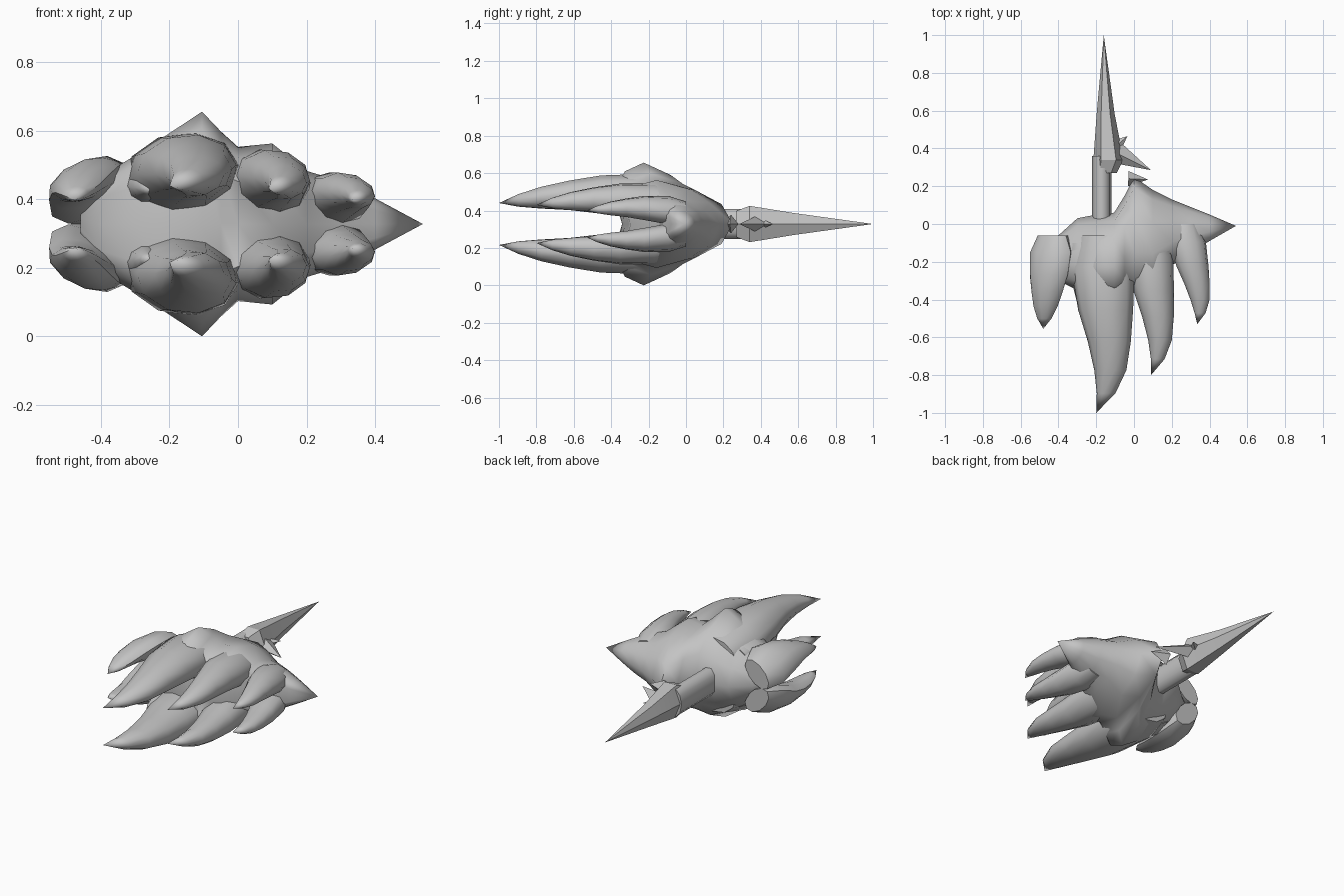
import bpy, bmesh, math

if "Cube" in bpy.data.objects:
    bpy.data.objects.remove(bpy.data.objects["Cube"])

MID = 0.328  # height of the mirror plane
grey = bpy.data.materials.new("plain grey")
grey.diffuse_color = (0.55, 0.55, 0.55, 1)
grey.use_nodes = True
grey.node_tree.nodes["Principled BSDF"].inputs["Base Color"].default_value = grey.diffuse_color


def loft(name, rings, angle=50):
    """Skin a list of equal-length point rings and cap both ends."""
    bm = bmesh.new()
    loops = [[bm.verts.new(p) for p in ring] for ring in rings]
    n = len(loops[0])
    for a, b in zip(loops, loops[1:]):
        for i in range(n):
            j = (i + 1) % n
            bm.faces.new((a[i], a[j], b[j], b[i]))
    bm.faces.new(loops[0])
    bm.faces.new(loops[-1])
    bmesh.ops.remove_doubles(bm, verts=bm.verts, dist=0.0005)
    bmesh.ops.recalc_face_normals(bm, faces=bm.faces)
    mesh = bpy.data.meshes.new(name)
    bm.to_mesh(mesh)
    bm.free()
    mesh.materials.append(grey)
    ob = bpy.data.objects.new(name, mesh)
    bpy.context.collection.objects.link(ob)
    bpy.ops.object.select_all(action='DESELECT')
    ob.select_set(True)
    bpy.context.view_layer.objects.active = ob
    bpy.ops.object.shade_smooth_by_angle(angle=math.radians(angle))
    return ob


def oval(x, y, z, rx, rz, roll=0, n=10):
    """Oval ring facing along y, tilted by roll degrees."""
    c, s = math.cos(math.radians(roll)), math.sin(math.radians(roll))
    ring = []
    for i in range(n):
        t = 2 * math.pi * i / n
        u, v = rx * math.cos(t), rz * math.sin(t)
        ring.append((x + u * c - v * s, y, z + u * s + v * c))
    return ring


def body_ring(x, back, front, h):
    """Rounded section across the body, mirrored about the middle height."""
    peak = front + 0.35 * (back - front)
    half = [(back - 0.15 * (back - peak), 0.47 * h), (back - 0.5 * (back - peak), 0.8 * h),
            (peak, h), (front + 0.35 * (peak - front), 0.86 * h), (front, 0.55 * h)]
    profile = [(back, 0)] + half + [(front + 0.25 * (peak - front), 0)]
    profile += [(y, -z) for y, z in reversed(half)]
    return [(x, y, MID + z) for y, z in profile]


# Body: sections from left to right (x, back y, front y, half height)
loft("body", [body_ring(*s) for s in (
    (-0.46, -0.10, -0.22, 0.03), (-0.40, -0.06, -0.30, 0.14), (-0.30, 0.03, -0.35, 0.20),
    (-0.20, 0.05, -0.38, 0.265), (-0.105, 0.06, -0.38, 0.328), (-0.05, 0.15, -0.37, 0.27),
    (0.0, 0.25, -0.36, 0.225), (0.10, 0.18, -0.34, 0.235), (0.20, 0.13, -0.22, 0.155),
    (0.30, 0.09, -0.15, 0.125), (0.40, 0.05, -0.09, 0.075), (0.54, -0.01, -0.01, 0))], 60)


def claw(name, root, tip, radii, roll, bend, arch):
    """Tapered claw from root to tip, mirrored above and below."""
    for side, sign in (("upper_", 1), ("lower_", -1)):
        rings = []
        for t, w in ((0, 0.75), (0.18, 1), (0.42, 0.86), (0.6, 0.67), (0.76, 0.5), (0.89, 0.29), (1, 0)):
            x, y, z = (a + (b - a) * t for a, b in zip(root, tip))
            x += bend * 9.5 * t ** 3 * (1 - t)
            z += arch * math.sin(math.pi * t)
            ring = oval(x, y, z, radii[0] * w, radii[1] * w, roll * (1 - t))
            rings.append([(px, py, MID + sign * (pz - MID)) for px, py, pz in ring])
        loft(side + name, rings)


claw("outer_claw", (-0.43, -0.06, 0.405), (-0.48, -0.555, 0.40), (0.13, 0.075), 45, 0, 0.045)
claw("long_claw", (-0.16, -0.06, 0.46), (-0.20, -1.0, 0.44), (0.17, 0.12), 10, 0.065, 0.035)
claw("middle_claw", (0.08, -0.03, 0.43), (0.09, -0.80, 0.43), (0.125, 0.10), -10, 0.05, 0.03)
claw("short_claw", (0.27, 0.0, 0.39), (0.335, -0.53, 0.40), (0.10, 0.075), -15, 0.03, 0.02)
claw("small_claw", (-0.27, -0.10, 0.45), (-0.26, -0.50, 0.43), (0.085, 0.07), 0, 0, 0)

# Tail shaft and the long faceted spike
loft("tail_shaft", [oval(-0.17, y, MID, 0.052, 0.085) for y in (-0.02, 0.36)])
loft("tail_spike", [oval(x, y, MID, r, 1.4 * r, 0, 6) for x, y, r in (
    (-0.15, 0.27, 0.058), (-0.135, 0.34, 0.08), (-0.15, 0.58, 0.048), (-0.16, 1.0, 0))], 30)


def barb(name, x0, y0, x1, y1, width, thick):
    """Flat pyramid pointing sideways in the mirror plane."""
    d = math.hypot(x1 - x0, y1 - y0)
    nx, ny = -(y1 - y0) / d * width, (x1 - x0) / d * width
    root = [(x0 + nx, y0 + ny, MID), (x0, y0, MID + thick),
            (x0 - nx, y0 - ny, MID), (x0, y0, MID - thick)]
    loft(name, [root, [(x1, y1, MID)] * 4], 30)


# Small barbs beside the tail
barb("long_barb", -0.10, 0.38, 0.09, 0.285, 0.06, 0.045)
barb("rear_barb", -0.11, 0.40, -0.035, 0.465, 0.045, 0.03)
barb("inner_barb", -0.03, 0.24, 0.075, 0.235, 0.04, 0.05)
